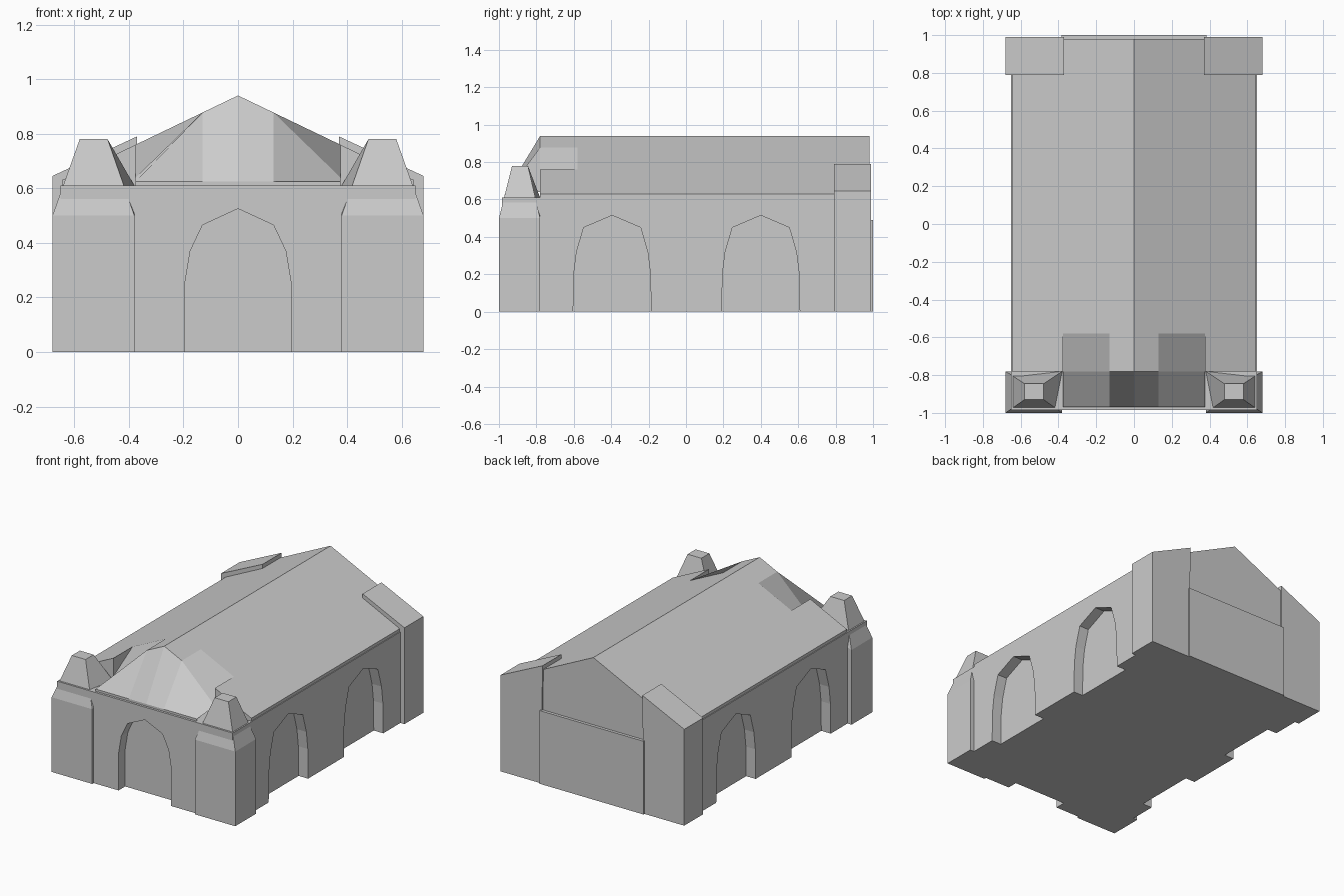
import bpy
import bmesh
from mathutils import Matrix

cube = bpy.data.objects.get("Cube")
if cube:
    bpy.data.objects.remove(cube, do_unlink=True)


def make_object(name, bm):
    bmesh.ops.recalc_face_normals(bm, faces=bm.faces)
    mesh = bpy.data.meshes.new(name)
    bm.to_mesh(mesh)
    bm.free()
    obj = bpy.data.objects.new(name, mesh)
    bpy.context.collection.objects.link(obj)
    return obj


def prism(name, profile, y0, y1, matrix=Matrix()):
    """Extrude an (x, z) outline along y."""
    bm = bmesh.new()
    front = [bm.verts.new((x, y0, z)) for x, z in profile]
    back = [bm.verts.new((x, y1, z)) for x, z in profile]
    bm.faces.new(front)
    bm.faces.new(back[::-1])
    n = len(profile)
    for i in range(n):
        j = (i + 1) % n
        bm.faces.new((front[i], back[i], back[j], front[j]))
    bm.transform(matrix)
    return make_object(name, bm)


def box(name, x0, x1, y0, y1, z1):
    return prism(name, [(x0, 0), (x1, 0), (x1, z1), (x0, z1)], y0, y1)


def mirrored(points):
    return points + [(-x, z) for x, z in reversed(points) if x > 0]


def side_name(side, part):
    return ("left_" if side > 0 else "right_") + part


# Walls with shallow pointed-arch recesses
DEPTH = 0.07
WALL_X, FRONT_Y = 0.65, -0.985
walls = box("walls", -WALL_X, WALL_X, FRONT_Y, 0.98, 0.61)

front_arch = mirrored([(0.195, -0.1), (0.195, 0.25), (0.175, 0.37), (0.13, 0.465), (0, 0.525)])
side_arch = mirrored([(0.21, -0.1), (0.205, 0.2), (0.19, 0.32), (0.152, 0.45), (0, 0.515)])
cutters = [prism("front_arch_cutter", front_arch, FRONT_Y - 0.1, FRONT_Y + DEPTH)]
for side in (1, -1):
    for y in (-0.395, 0.4):
        turn = Matrix.Translation((0, y, 0)) @ Matrix.Rotation(1.5707963, 4, "Z")
        cutters.append(prism("side_arch_cutter", side_arch, -side * (WALL_X - DEPTH),
                             -side * (WALL_X + 0.1), turn))

bpy.context.view_layer.objects.active = walls
for cutter in cutters:
    cutter.hide_render = True
    mod = walls.modifiers.new("arch_recess", "BOOLEAN")
    mod.operation = "DIFFERENCE"
    mod.solver = "EXACT"
    mod.object = cutter
    bpy.ops.object.modifier_apply(modifier=mod.name)
    bpy.data.objects.remove(cutter, do_unlink=True)

# Slab closing the lower back wall
box("back_slab", -0.385, 0.385, 0.97, 1.0, 0.49)

# Main gable roof
EAVE_X, EAVE_Z, RIDGE_Z, BASE_Z = 0.645, 0.63, 0.94, 0.6
HOOD_X, HOOD_Y, TOWER_Y = 0.375, -0.58, -0.78


def roof_z(x):
    return RIDGE_Z + (EAVE_Z - RIDGE_Z) * x / EAVE_X


prism("roof", mirrored([(EAVE_X, BASE_Z), (EAVE_X, EAVE_Z), (0, RIDGE_Z)]), HOOD_Y, 0.98)

# Roof front: hipped centre with sunken shoulders
half_x = (0, 0.13, HOOD_X)
rows = [
    (HOOD_Y, [roof_z(x) for x in half_x]),
    (TOWER_Y, [RIDGE_Z, roof_z(0.13), 0.64]),
    (-0.97, [0.625] * 3),
    (-0.97, [BASE_Z] * 3),
]
bm = bmesh.new()
grid = []
for y, heights in rows:
    line = mirrored(list(zip(half_x, heights))[::-1])
    grid.append([bm.verts.new((x, y, z)) for x, z in line])
for upper, lower in zip(grid, grid[1:]):
    for i in range(len(upper) - 1):
        bm.faces.new((upper[i], upper[i + 1], lower[i + 1], lower[i]))
make_object("front_hip_roof", bm)

for side in (1, -1):
    # Strip of roof running out to the front tower
    strip = [(HOOD_X, BASE_Z), (EAVE_X, BASE_Z), (EAVE_X, EAVE_Z), (HOOD_X, roof_z(HOOD_X))]
    prism(side_name(side, "roof_strip"), [(side * x, z) for x, z in strip], TOWER_Y, HOOD_Y)

    # Back corner tower with a sloping top
    tower = [(0.38, 0), (0.68, 0), (0.68, 0.645), (0.37, 0.79)]
    prism(side_name(side, "back_tower"), [(side * x, z) for x, z in tower], 0.79, 0.99)

    # Front corner tower tapering to a small flat cap
    bm = bmesh.new()
    corners = [(0.68, -1), (0.68, TOWER_Y), (0.38, TOWER_Y), (0.38, -1)]
    cap = [(0.58, -0.93), (0.58, -0.845), (0.478, -0.845), (0.478, -0.93)]
    shoulder = (0.5, 0.5, 0.61, 0.5)
    rings = [
        [bm.verts.new((side * x, y, 0)) for x, y in corners],
        [bm.verts.new((side * x, y, z)) for (x, y), z in zip(corners, shoulder)],
        [bm.verts.new((side * x, y, 0.78)) for x, y in cap],
    ]
    bm.faces.new(rings[0])
    bm.faces.new(rings[2])
    for low, high in zip(rings, rings[1:]):
        for i in range(4):
            j = (i + 1) % 4
            bm.faces.new((low[i], low[j], high[j], high[i]))
    make_object(side_name(side, "front_tower"), bm)
